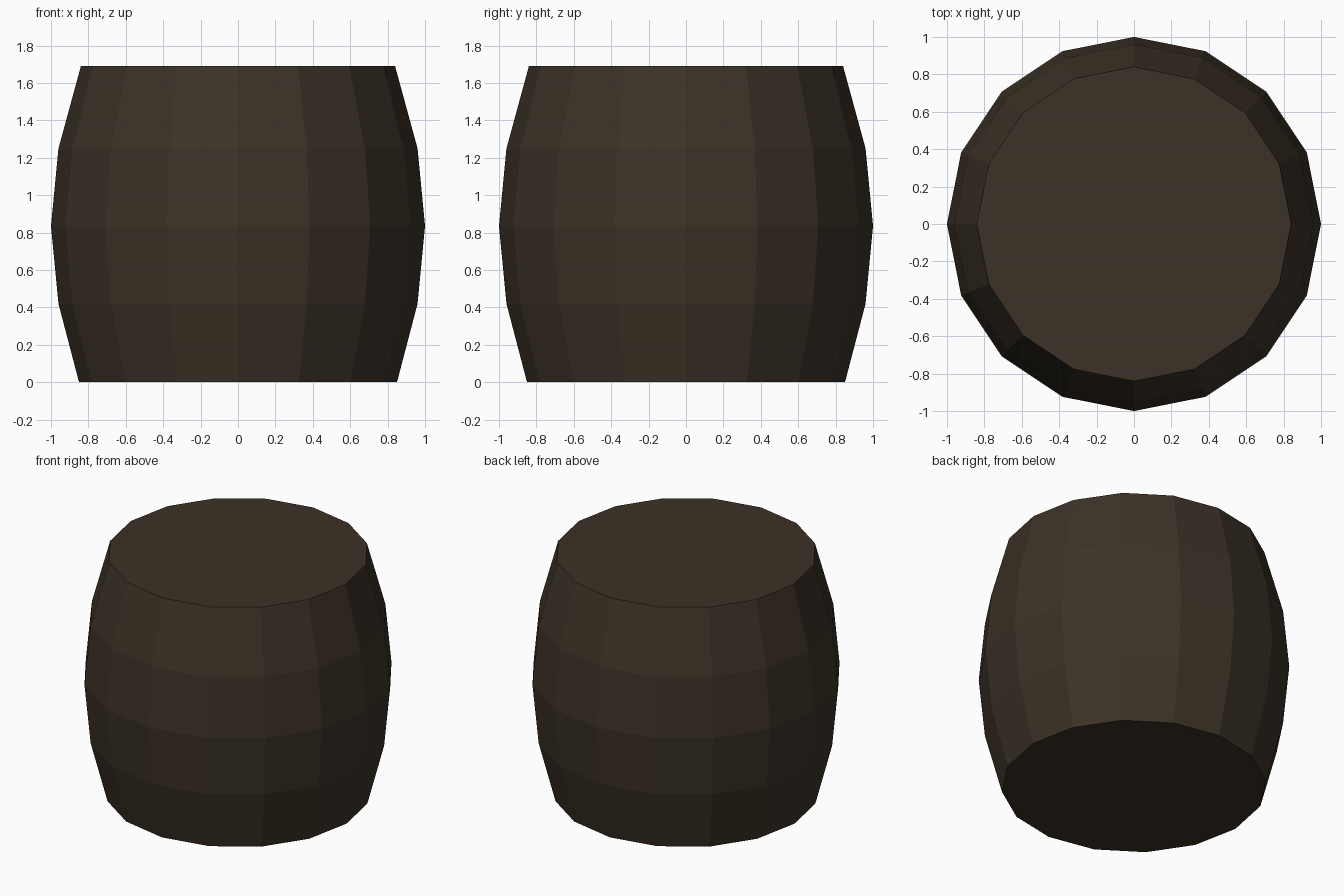
import bpy, bmesh, math

if "Cube" in bpy.data.objects:
    bpy.data.objects.remove(bpy.data.objects["Cube"])

SIDES = 16
# (radius, height) of each ring, bottom to top
PROFILE = [(0.85, 0.0), (0.96, 0.42), (1.0, 0.835), (0.96, 1.25), (0.84, 1.69)]

wood = bpy.data.materials.new("dark brown wood")
wood.diffuse_color = (0.045, 0.032, 0.02, 1)
wood.use_nodes = True
wood.node_tree.nodes["Principled BSDF"].inputs["Base Color"].default_value = wood.diffuse_color

# Barrel body: stacked 16-sided rings
bm = bmesh.new()
rings = []
for r, z in PROFILE:
    angles = [2 * math.pi * i / SIDES for i in range(SIDES)]
    rings.append([bm.verts.new((r * math.cos(a), r * math.sin(a), z)) for a in angles])
for low, high in zip(rings, rings[1:]):
    for i in range(SIDES):
        j = (i + 1) % SIDES
        bm.faces.new((low[i], low[j], high[j], high[i]))

# Lid and base
bm.faces.new(rings[-1])
bm.faces.new(rings[0][::-1])

mesh = bpy.data.meshes.new("barrel")
bm.to_mesh(mesh)
bm.free()
mesh.materials.append(wood)
bpy.context.collection.objects.link(bpy.data.objects.new("barrel", mesh))
